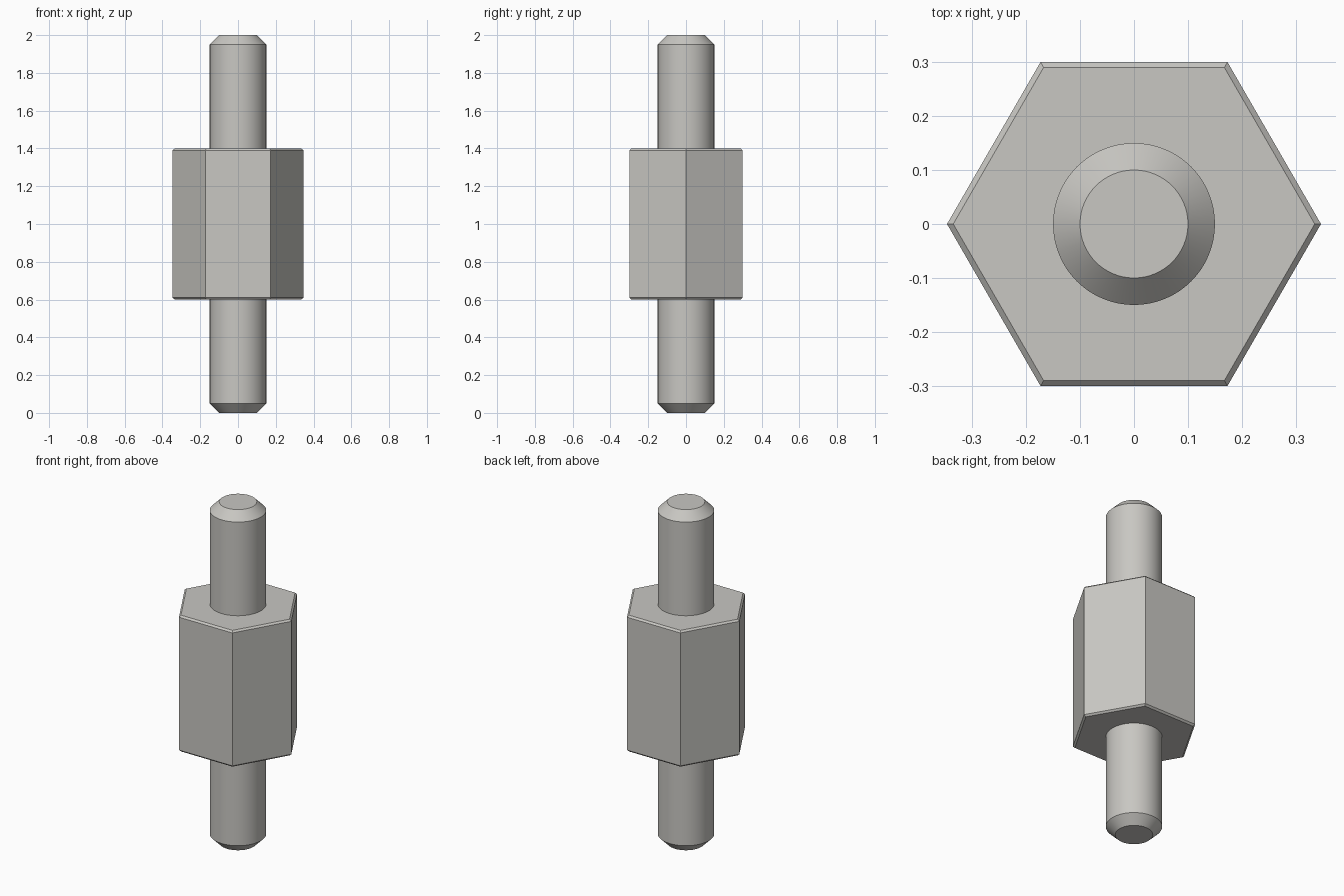
import bpy, bmesh
from math import cos, sin, pi, radians

cube = bpy.data.objects.get("Cube")
if cube:
    bpy.data.objects.remove(cube, do_unlink=True)

# Bare metal
metal = bpy.data.materials.new("light grey metal")
metal.use_nodes = True
colour = (0.58, 0.57, 0.54, 1)
metal.diffuse_color = colour
metal.node_tree.nodes["Principled BSDF"].inputs["Base Color"].default_value = colour


def turned_part(name, sides, profile):
    """Closed solid with rings of the given (radius, height) profile, bottom to top."""
    bm = bmesh.new()
    rings = []
    for r, z in profile:
        angles = [2 * pi * i / sides for i in range(sides)]
        rings.append([bm.verts.new((r * cos(a), r * sin(a), z)) for a in angles])
    for low, high in zip(rings, rings[1:]):
        for i in range(sides):
            j = (i + 1) % sides
            bm.faces.new((low[i], low[j], high[j], high[i]))
    bm.faces.new(rings[0][::-1])
    bm.faces.new(rings[-1])
    mesh = bpy.data.meshes.new(name)
    bm.to_mesh(mesh)
    bm.free()
    mesh.materials.append(metal)
    obj = bpy.data.objects.new(name, mesh)
    bpy.context.collection.objects.link(obj)
    bpy.ops.object.select_all(action="DESELECT")
    obj.select_set(True)
    bpy.context.view_layer.objects.active = obj
    bpy.ops.object.shade_smooth_by_angle(angle=radians(30))
    return obj


HEIGHT, BASE, TOP = 2.0, 0.6, 1.4
ROD, ROD_BEVEL = 0.15, 0.05
CORNER = 0.3 / cos(pi / 6)
BEVEL = 0.01
INNER = CORNER - BEVEL / cos(pi / 6)

# Hexagonal body with fine chamfers
turned_part("hex_body", 6, [(INNER, BASE), (CORNER, BASE + BEVEL),
                            (CORNER, TOP - BEVEL), (INNER, TOP)])

# Round studs with chamfered tips, seated slightly into the body
tip = ROD - ROD_BEVEL
turned_part("lower_stud", 64, [(tip, 0), (ROD, ROD_BEVEL), (ROD, BASE + 0.02)])
turned_part("upper_stud", 64, [(ROD, TOP - 0.02), (ROD, HEIGHT - ROD_BEVEL), (tip, HEIGHT)])
